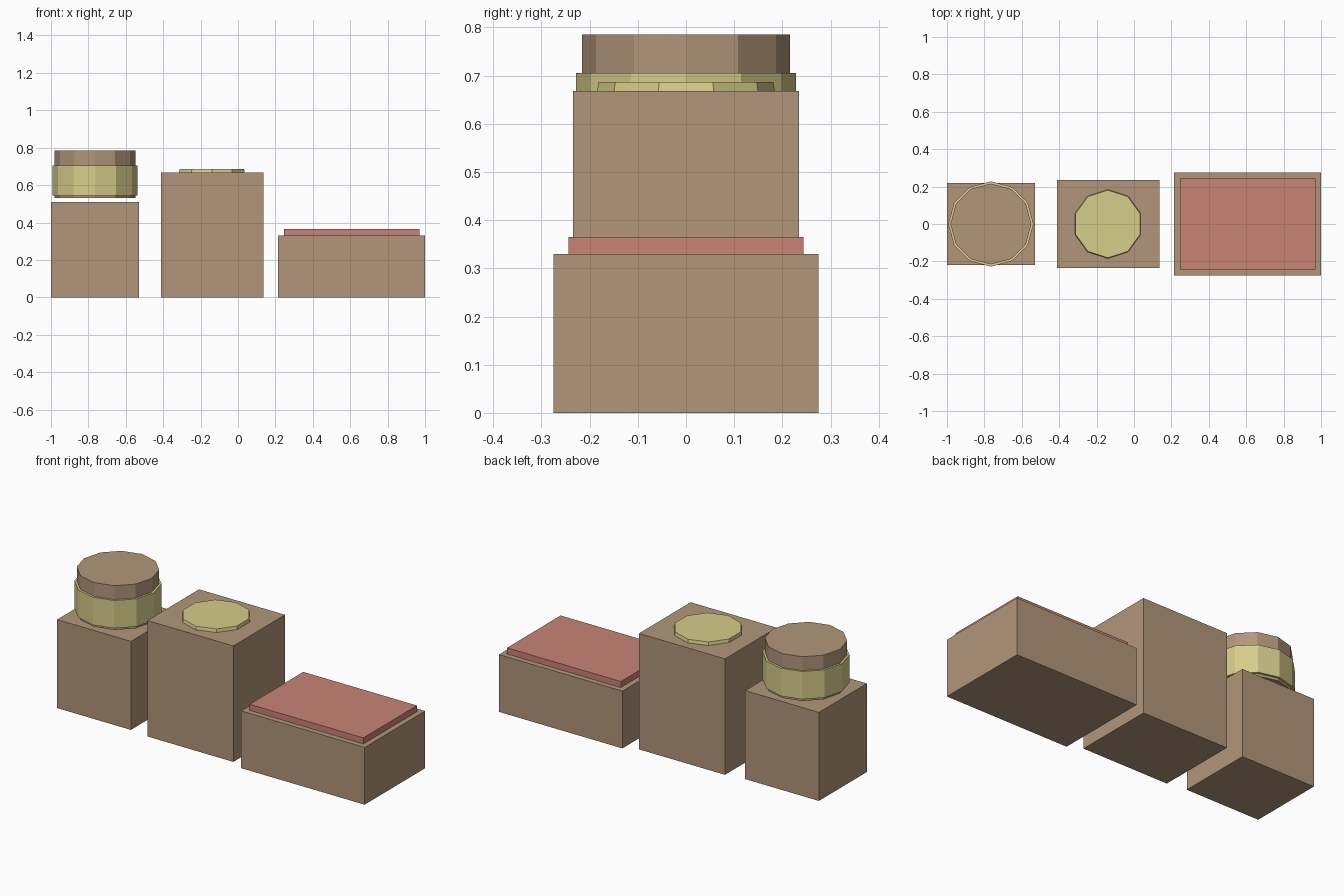
import bpy
import bmesh
from mathutils import Matrix

cube = bpy.data.objects.get("Cube")
if cube:
    bpy.data.objects.remove(cube, do_unlink=True)


def material(name, rgb):
    mat = bpy.data.materials.new(name)
    mat.use_nodes = True
    mat.diffuse_color = (*rgb, 1)
    bsdf = next(n for n in mat.node_tree.nodes if n.type == "BSDF_PRINCIPLED")
    bsdf.inputs["Base Color"].default_value = (*rgb, 1)
    return mat


brown = material("brown", (0.445, 0.305, 0.195))
yellow = material("pale_yellow", (0.68, 0.61, 0.255))
red = material("dusty_red", (0.578, 0.227, 0.178))


def add_object(name, bm, mat):
    mesh = bpy.data.meshes.new(name)
    bm.to_mesh(mesh)
    bm.free()
    mesh.materials.append(mat)
    obj = bpy.data.objects.new(name, mesh)
    bpy.context.scene.collection.objects.link(obj)
    return obj


def box(name, mat, x0, x1, half_depth, z0, z1):
    bm = bmesh.new()
    size = Matrix.Diagonal((x1 - x0, 2 * half_depth, z1 - z0, 1))
    place = Matrix.Translation(((x0 + x1) / 2, 0, (z0 + z1) / 2))
    bmesh.ops.create_cube(bm, size=1, matrix=place @ size)
    return add_object(name, bm, mat)


def drum(name, mat, x, sides, r_bottom, r_top, z0, z1):
    bm = bmesh.new()
    # Turned so that one corner points along +x
    place = Matrix.Translation((x, 0, (z0 + z1) / 2))
    bmesh.ops.create_cone(bm, cap_ends=True, segments=sides, radius1=r_bottom,
                          radius2=r_top, depth=z1 - z0, matrix=place)
    return add_object(name, bm, mat)


# Small block with a banded drum floating just above it
box("small_block", brown, -1, -0.53, 0.218, 0, 0.51)
drum("drum", brown, -0.765, 12, 0.216, 0.216, 0.53, 0.785)
drum("drum_band", yellow, -0.765, 12, 0.228, 0.228, 0.545, 0.705)

# Tall block with a shallow tapered disc
box("tall_block", brown, -0.413, 0.135, 0.235, 0, 0.668)
drum("tall_block_disc", yellow, -0.14, 10, 0.186, 0.181, 0.66, 0.687)

# Wide block with a slab on top
box("wide_block", brown, 0.213, 1, 0.275, 0, 0.33)
box("wide_block_slab", red, 0.245, 0.97, 0.244, 0.325, 0.365)
